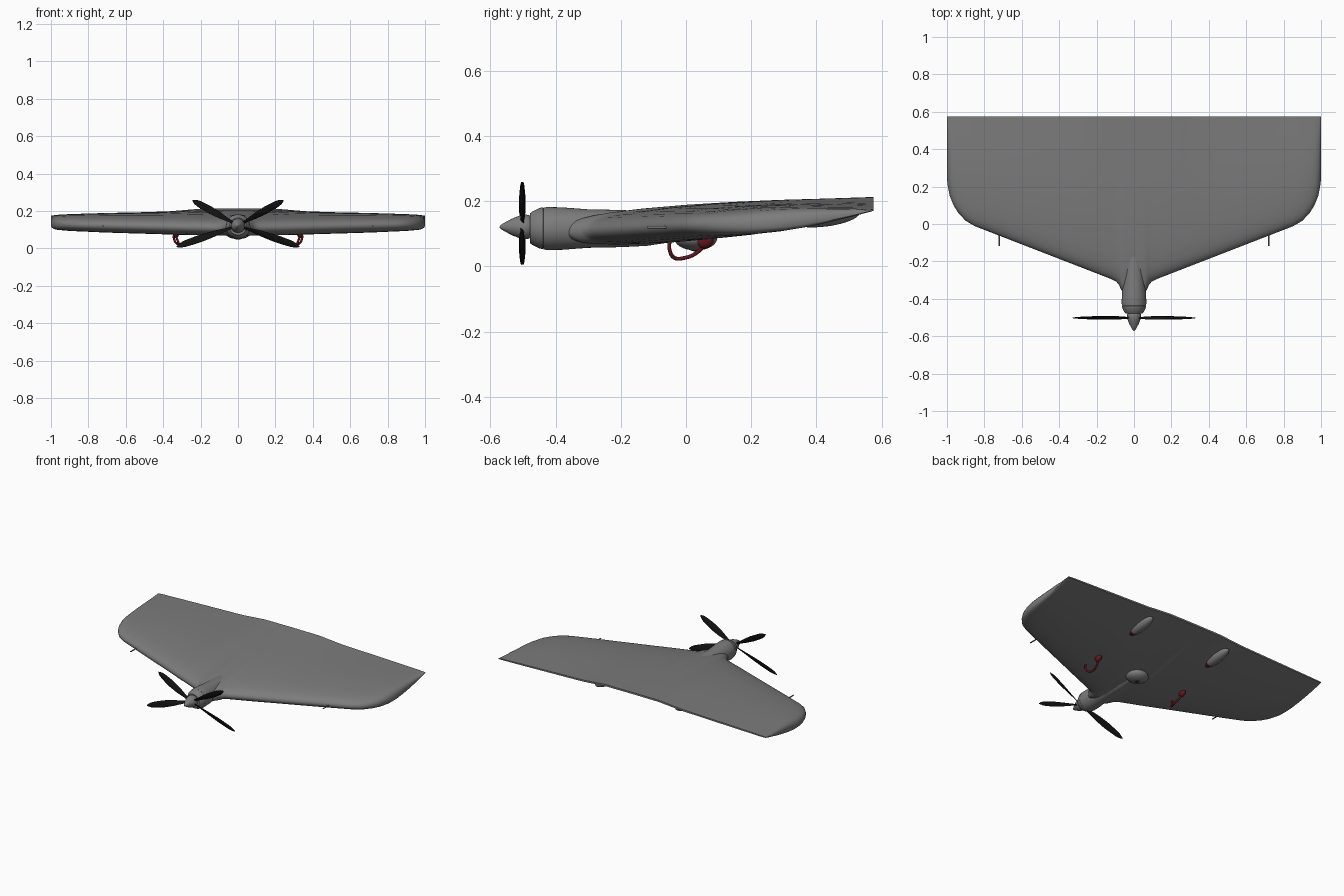
import bpy, bmesh, math
from mathutils import Matrix, Vector

if "Cube" in bpy.data.objects:
    bpy.data.objects.remove(bpy.data.objects["Cube"])


def mat(name, c):
    m = bpy.data.materials.new(name)
    m.diffuse_color = (*c, 1)
    m.use_nodes = True
    m.node_tree.nodes["Principled BSDF"].inputs["Base Color"].default_value = m.diffuse_color
    return m


GREY = mat("airframe_grey", (0.2, 0.2, 0.2))
BLACK = mat("propeller_black", (0.006, 0.006, 0.006))
RED = mat("dark_red", (0.13, 0.008, 0.014))
DARK = mat("lens_dark", (0.03, 0.03, 0.03))


def interp(pts, v):
    for (a, fa), (b, fb) in zip(pts, pts[1:]):
        if v <= b:
            return fa + (fb - fa) * (v - a) / (b - a)
    return pts[-1][1]


def finish(bm, name, mats, angle=40):
    bmesh.ops.recalc_face_normals(bm, faces=bm.faces)
    me = bpy.data.meshes.new(name)
    bm.to_mesh(me)
    bm.free()
    ob = bpy.data.objects.new(name, me)
    bpy.context.collection.objects.link(ob)
    for m in mats:
        me.materials.append(m)
    bpy.ops.object.select_all(action='DESELECT')
    ob.select_set(True)
    bpy.context.view_layer.objects.active = ob
    bpy.ops.object.shade_smooth_by_angle(angle=math.radians(angle))
    return ob


def loft(name, rings, mats, angle=40):
    bm = bmesh.new()
    vs = [[bm.verts.new(p) for p in r] for r in rings]
    n = len(rings[0])
    for a, b in zip(vs, vs[1:]):
        for i in range(n):
            j = (i + 1) % n
            bm.faces.new((a[i], a[j], b[j], b[i]))
    bm.faces.new(vs[0])
    bm.faces.new(vs[-1][::-1])
    return finish(bm, name, mats, angle)


def lathe(name, prof, z, mats, n=40):
    """Profile of (y, radius) turned around the nose axis."""
    return loft(name, [[(r * math.cos(k * math.tau / n), y, z + r * math.sin(k * math.tau / n))
                        for k in range(n)] for y, r in prof], mats, 30)


# Wing: airfoil sections across the span
LEAD = [(0, -.37), (.055, -.37), (.07, -.35), (.08, -.325), (.095, -.308), (.12, -.295), (.85, -.012),
        (.9, .017), (.94, .06), (.965, .1), (.985, .15), (.995, .2), (1, .24)]
TRAIL_Z = [(0, .207), (.2, .206), (.37, .192), (1, .173)]
LEAD_Z = [(0, .107), (.3, .113), (1, .128)]
THICK = [(0, .053), (.25, .053), (.4, .05), (.7, .046), (.9, .04), (.965, .035), (.985, .03), (.995, .022), (1, .013)]
SHAPE = [(0, 0), (.004, .2), (.012, .36), (.03, .55), (.055, .7), (.09, .82), (.15, .93), (.25, 1),
         (.4, .97), (.55, .84), (.7, .64), (.85, .38), (1, .11)]


def section(x):
    a = abs(x)
    le, zl, zt, t = (interp(c, a) for c in (LEAD, LEAD_Z, TRAIL_Z, THICK))
    def pt(u, h, s):
        return (x, le + (.575 - le) * u, zl + (zt - zl) * u ** 1.3 + s * t * h)
    top = [pt(u, h, 1) for u, h in SHAPE[::-1]]
    return top + [pt(u, h, -1) for u, h in SHAPE[1:]]


half = [.03, .055, .07, .08, .095, .12, .16, .2, .25, .3, .37, .45, .55, .65, .75, .85, .9, .94, .965, .985, .995, 1]
xs = [-x for x in half[::-1]] + [0] + half
loft("wing", [section(x) for x in xs], [GREY], 50)

# Nose body, motor collar and spinner
lathe("nose_body", [(-.437, .05), (-.437, .064), (-.425, .066), (-.38, .065), (-.3, .059), (-.2, .057),
                    (-.12, .053), (0, .035), (.1, .01)], .116, [GREY])
lathe("motor_collar", [(-.478, .03), (-.478, .046), (-.47, .052), (-.45, .062), (-.439, .064), (-.43, .05)], .117, [GREY])
lathe("spinner", [(-.572, .001), (-.567, .007), (-.555, .014), (-.535, .025), (-.512, .034), (-.494, .038),
                  (-.484, .037), (-.47, .03)], .121, [GREY])

# Propeller: four twisted paddle blades
CHORD = [(0, .018), (.15, .02), (.35, .036), (.6, .044), (.85, .036), (.96, .022), (1, .006)]


def blade(name, angle, length):
    rings = []
    for i in range(15):
        f = i / 14
        c, tw = interp(CHORD, f) / 2, math.radians(40 - 28 * f)
        ring = []
        for k in range(10):
            q = k * math.tau / 10
            v = Vector((.015 + (length - .015) * f, c * .16 * math.sin(q) + .001 * math.sin(q), c * math.cos(q)))
            v = Matrix.Rotation(tw, 3, 'X') @ v
            v = Matrix.Rotation(-angle, 3, 'Y') @ v
            ring.append(v + Vector((0, -.502, .122)))
        rings.append(ring)
    loft(name, rings, [BLACK], 60)


for i, (deg, ln) in enumerate([(29, .278), (151, .278), (-19, .348), (199, .348)]):
    blade(f"propeller_blade_{i + 1}", math.radians(deg), ln)


def ellipsoid(name, loc, size, mats, tilt=0, rule=None):
    bm = bmesh.new()
    bmesh.ops.create_uvsphere(bm, u_segments=28, v_segments=20, radius=1,
                              matrix=Matrix.Rotation(math.pi / 2, 4, 'X'))
    for f in bm.faces:
        if rule and rule(f.calc_center_median()):
            f.material_index = 1
    bm.transform(Matrix.Translation(loc) @ Matrix.Rotation(tilt, 4, 'X') @ Matrix.Diagonal((*size, 1)))
    return finish(bm, name, mats)


def tube(name, pts, r, m):
    cu = bpy.data.curves.new(name, 'CURVE')
    cu.dimensions = '3D'
    cu.bevel_depth, cu.bevel_resolution, cu.use_fill_caps = r, 3, True
    sp = cu.splines.new('BEZIER')
    sp.bezier_points.add(len(pts) - 1)
    for b, p in zip(sp.bezier_points, pts):
        b.co = p
        b.handle_left_type = b.handle_right_type = 'AUTO'
    cu.materials.append(m)
    ob = bpy.data.objects.new(name, cu)
    bpy.context.collection.objects.link(ob)


# Belly camera dome with lens
ellipsoid("camera_dome", (0, .03, .085), (.07, .065, .036), [GREY])
ellipsoid("camera_lens", (0, .03, .052), (.018, .018, .006), [DARK])

for s, side in ((-1, "left"), (1, "right")):
    # Hook under the wing and its mount
    tube("hook_" + side, [(s * .342, -.05, .082), (s * .342, -.05, .05), (s * .328, -.035, .026),
                          (s * .318, -.005, .026), (s * .322, .03, .04), (s * .332, .06, .07),
                          (s * .335, .075, .095)], .006, RED)
    ellipsoid("hook_mount_" + side, (s * .332, .06, .078), (.017, .026, .022), [RED], .5)
    # Servo pod with a red front
    ellipsoid("pod_" + side, (s * .3, .425, .152), (.034, .108, .03), [GREY, RED], .12, lambda c: c.y < -.62)
    # Air probe at the leading edge
    tube("air_probe_" + side, [(s * .72, -.118, .12), (s * .72, -.09, .12), (s * .72, -.03, .12)], .004, GREY)
    # Shallow bump near the wing tip
    ellipsoid("tip_bump_" + side, (s * .8, .12, .103), (.05, .05, .012), [GREY], .1)
